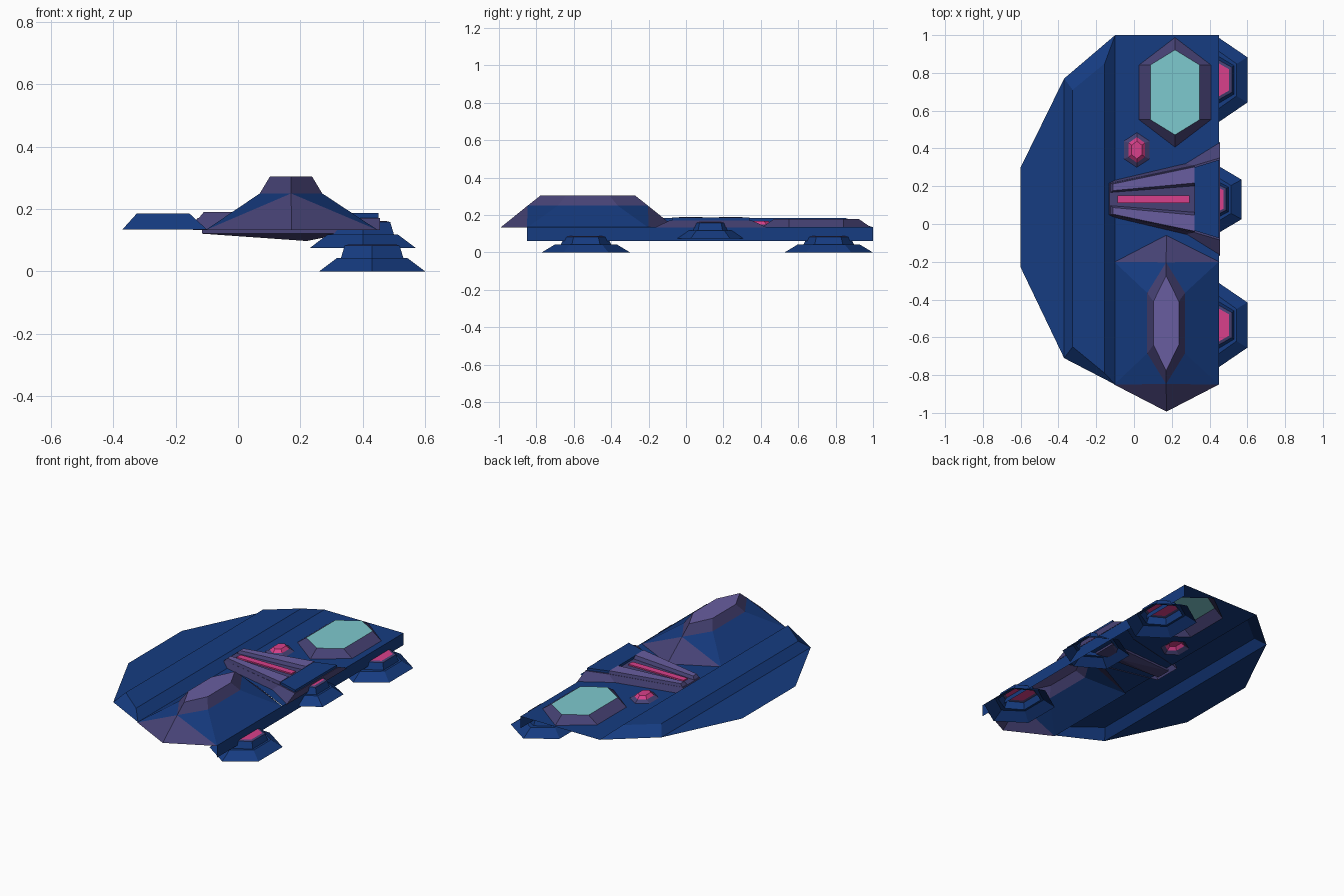
import bpy

if "Cube" in bpy.data.objects:
    bpy.data.objects.remove(bpy.data.objects["Cube"])


def material(name, rgb):
    m = bpy.data.materials.new(name)
    m.diffuse_color = [(c / 255) ** 2.2 for c in rgb] + [1]
    m.use_nodes = True
    m.node_tree.nodes["Principled BSDF"].inputs["Base Color"].default_value = m.diffuse_color
    return m


BLUE = material("blue", (28, 62, 128))
DARK = material("dark_purple", (72, 68, 116))
PURPLE = material("purple", (104, 94, 158))
PINK = material("pink", (215, 66, 138))
TEAL = material("teal", (125, 200, 205))


def build(name, verts, faces, mats, index=None):
    me = bpy.data.meshes.new(name)
    me.from_pydata(verts, [], faces)
    for m in mats:
        me.materials.append(m)
    if index:
        for p, i in zip(me.polygons, index):
            p.material_index = i
    ob = bpy.data.objects.new(name, me)
    bpy.context.collection.objects.link(ob)
    return ob


def loft(name, rings, band_mats, cap=None):
    """Open-bottomed shell through rings of (outline, z), optional top cap."""
    n = len(rings[0][0])
    verts = [(x, y, z) for pts, z in rings for x, y in pts]
    faces, index = [], []
    for r in range(len(rings) - 1):
        for i in range(n):
            j = (i + 1) % n
            faces.append((r * n + i, r * n + j, r * n + n + j, r * n + n + i))
            index.append(r)
    if cap:
        faces.append(tuple(range((len(rings) - 1) * n, len(rings) * n)))
        index.append(len(band_mats))
    return build(name, verts, faces, band_mats + ([cap] if cap else []), index)


def hexagon(cx, cy, hx, hy, tip):
    """Long hexagon: side edges at +-hx reaching +-hy, points at +-tip."""
    return [(cx + hx, cy - hy), (cx + hx, cy + hy), (cx, cy + tip),
            (cx - hx, cy + hy), (cx - hx, cy - hy), (cx, cy - tip)]


Z = 0.135
window = hexagon(0.217, 0.697, 0.19, 0.145, 0.29)
gem = hexagon(0.015, 0.392, 0.068, 0.047, 0.092)

# Flat deck with openings under the window and the gem
cu = bpy.data.curves.new("deck", "CURVE")
cu.dimensions, cu.fill_mode = "2D", "BOTH"
outline = [(-0.1, 1), (-0.1, -0.2), (0.17, -0.06), (0.45, -0.2), (0.45, 1)]
for loop in (outline, window, gem):
    sp = cu.splines.new("POLY")
    sp.points.add(len(loop) - 1)
    for p, (x, y) in zip(sp.points, loop):
        p.co = (x, y, 0, 1)
    sp.use_cyclic_u = True
cu.materials.append(BLUE)
deck = bpy.data.objects.new("deck", cu)
deck.location.z = Z
bpy.context.collection.objects.link(deck)

# Side wall, outer wing and raised rail
build("side_wall", [(0.45, -0.85, 0.06), (0.45, 1, 0.06), (0.45, 1, Z), (0.45, -0.85, Z)],
      [(0, 1, 2, 3)], [BLUE])
loft("outer_wing", [([(-0.37, -0.71), (-0.37, 0.77), (-0.6, 0.3), (-0.6, -0.23)], Z)], [], BLUE)
loft("raised_rail", [
    ([(-0.1, -0.85), (-0.1, 1), (-0.37, 0.77), (-0.37, -0.71)], Z),
    ([(-0.155, -0.79), (-0.155, 0.85), (-0.325, 0.71), (-0.325, -0.65)], 0.185)], [BLUE], BLUE)

# Cabin: faceted lower shell, purple at the nose and tail
base = hexagon(0.172, -0.525, 0.277, 0.325, 0.468)
mid = hexagon(0.17, -0.525, 0.1, 0.16, 0.322)
verts = [(x, y, 0.132) for x, y in base] + [(x, y, 0.25) for x, y in mid]
faces, index = [], []
for side, a, b in ((0, 0, 1), (0, 3, 4)):
    faces.append((a, b, b + 6, a + 6))
    index.append(0)
for c, t, flip in ((1, 2, 0), (3, 2, 1), (4, 5, 0), (0, 5, 1)):
    for f, m in (((c, t, t + 6), 1), ((c, t + 6, c + 6), 0)):
        faces.append(f[::-1] if flip else f)
        index.append(m)
build("cabin_shell", verts, faces, [BLUE, DARK], index)
loft("cabin_roof", [(mid, 0.25), (hexagon(0.17, -0.525, 0.067, 0.115, 0.252), 0.305)],
     [DARK], PURPLE)

# Rear window and small gem
loft("rear_window", [(window, Z), (hexagon(0.217, 0.697, 0.13, 0.145, 0.225), 0.18)], [DARK], TEAL)
loft("gem", [(gem, Z), (hexagon(0.015, 0.392, 0.043, 0.037, 0.068), 0.15),
             (hexagon(0.015, 0.392, 0.027, 0.025, 0.047), 0.168)], [DARK, PINK], PINK)

# Central vent: body, rear plate, two tapered arms, glowing strip, keel
loft("vent_body", [
    ([(0.455, -0.17), (0.455, 0.435), (0.27, 0.32), (-0.145, 0.222), (-0.145, 0.043), (0.27, -0.055)], 0.132),
    ([(0.455, -0.085), (0.455, 0.35), (0.32, 0.31), (-0.13, 0.215), (-0.13, 0.05), (0.32, -0.045)], 0.172)],
    [DARK], DARK)
plate = [(0.45, -0.075), (0.45, 0.34), (0.32, 0.3), (0.32, -0.035)]
loft("vent_plate", [(plate, 0.172), (plate, 0.187)], [BLUE], BLUE)
for name, s in (("vent_arm_back", 1), ("vent_arm_front", -1)):
    low = [(0.32, 0.07), (0.32, 0.175), (-0.125, 0.083), (-0.125, 0.035)]
    top = [(0.32, 0.085), (0.32, 0.17), (-0.11, 0.08), (-0.11, 0.045)]
    rings = [([(x, 0.132 + s * y) for x, y in r][::s], z) for r, z in ((low, 0.172), (top, 0.19))]
    loft(name, rings, [DARK], PURPLE)
strip = [(0.295, 0.11), (0.295, 0.15), (-0.087, 0.15), (-0.087, 0.11)]
loft("vent_strip", [(strip, 0.172), (strip, 0.18)], [PINK], PINK)
keel = [(0.34, 0.06), (0.34, 0.205), (-0.115, 0.18), (-0.115, 0.085)]
loft("vent_keel", [([(0.22 + (x - 0.22) * 0.02, 0.132 + (y - 0.132) * 0.02) for x, y in keel], 0.098),
                   (keel, 0.121), (keel, 0.134)], [DARK, DARK])

# Three thruster feet
for name, cx, cy, z, k in (("front_foot", 0.43, -0.535, 0, 1), ("middle_foot", 0.4, 0.13, 0.075, 0.87),
                           ("back_foot", 0.43, 0.763, 0, 1)):
    shape = [(0.17, 0.12, 0.236, 0), (0.113, 0.085, 0.165, 0.043), (0.1, 0.075, 0.135, 0.043),
             (0.088, 0.066, 0.115, 0.083), (0.074, 0.056, 0.098, 0.087)]
    loft(name, [(hexagon(cx, cy, a, b * k, t * k), z + h) for a, b, t, h in shape],
         [BLUE, BLUE, BLUE, DARK], PINK)
